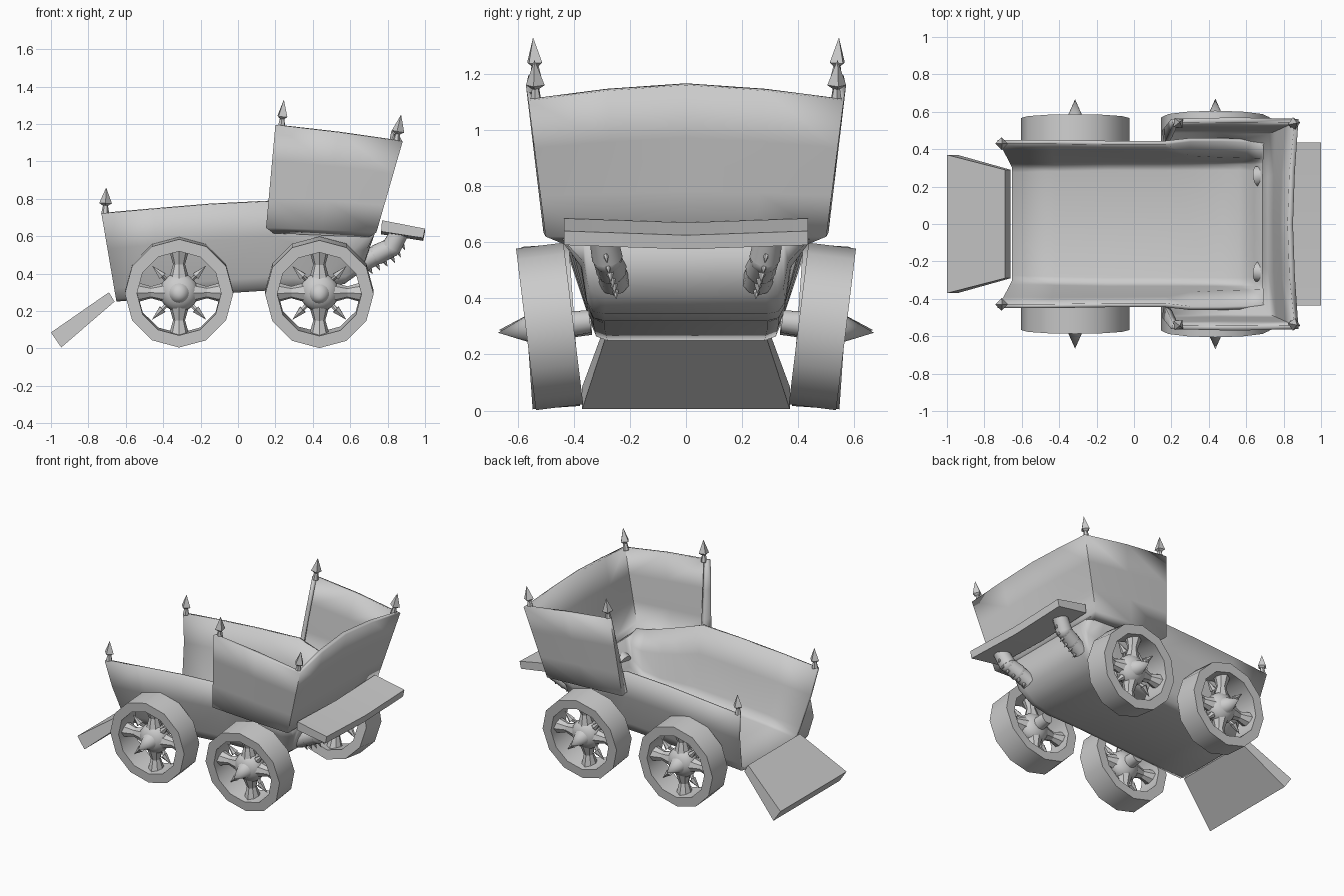
import bpy, bmesh, math
from mathutils import Vector, Matrix

cube = bpy.data.objects.get("Cube")
if cube:
    bpy.data.objects.remove(cube)

GREY = (0.6, 0.6, 0.6, 1)
mat = bpy.data.materials.new("plain grey")
mat.use_nodes = True
mat.diffuse_color = GREY
mat.node_tree.nodes["Principled BSDF"].inputs["Base Color"].default_value = GREY


def finish(bm, name, angle=30, mirror=False, shell=0):
    """Turn a bmesh into a shaded object, optionally mirrored in y or thickened."""
    if not shell:
        bmesh.ops.recalc_face_normals(bm, faces=bm.faces)
    mesh = bpy.data.meshes.new(name)
    bm.to_mesh(mesh)
    bm.free()
    mesh.materials.append(mat)
    ob = bpy.data.objects.new(name, mesh)
    bpy.context.collection.objects.link(ob)
    bpy.ops.object.select_all(action="DESELECT")
    ob.select_set(True)
    bpy.context.view_layer.objects.active = ob
    if shell:
        mod = ob.modifiers.new("thickness", "SOLIDIFY")
        mod.thickness = shell
        mod.offset = -1
    if mirror:
        mod = ob.modifiers.new("mirror", "MIRROR")
        mod.use_axis = (False, True, False)
        mod.use_clip = mod.use_mirror_merge = False
    bpy.ops.object.shade_smooth_by_angle(angle=math.radians(angle))
    return ob


def loft(bm, rows, closed=False):
    """Skin rows of points; closed rows are capped into a solid."""
    grid = [[bm.verts.new(p) for p in row] for row in rows]
    n = len(rows[0])
    for a, b in zip(grid, grid[1:]):
        for j in range(n if closed else n - 1):
            k = (j + 1) % n
            bm.faces.new((a[j], b[j], b[k], a[k]))
    if closed:
        bm.faces.new(grid[0])
        bm.faces.new(grid[-1])


def taper(bm, p, q, r1, r2, sides=8):
    """Cone or tapered rod from p to q."""
    p, q = Vector(p), Vector(q)
    turn = (q - p).to_track_quat("Z", "Y").to_matrix().to_4x4()
    bmesh.ops.create_cone(bm, cap_ends=True, segments=sides, radius1=r1, radius2=r2,
                          depth=(q - p).length,
                          matrix=Matrix.Translation((p + q) / 2) @ turn)


def both_sides(half):
    """Half of a row, from +y to the middle, completed on the -y side."""
    return half + [(x, -y, z) for x, y, z in reversed(half[:-1])]


# Trough body: U sections along x
# (top x, top z, top y, bottom x, bottom z, bottom y, flare of the wall at mid height)
stations = [
    (-.73, .72, .45, -.65, .25, .335, .68), (-.45, .745, .45, -.42, .27, .34, .68),
    (-.15, .77, .445, -.14, .29, .345, .68), (.17, .785, .445, .17, .31, .345, .65),
    (.3, .73, .46, .3, .315, .345, .35), (.46, .67, .46, .44, .32, .345, .28),
    (.62, .62, .455, .57, .345, .345, .25), (.71, .61, .44, .66, .41, .34, .25)]
rows = []
for xt, zt, yt, xb, zb, yb, flare in stations:
    def at(f, y):
        return (xb + (xt - xb) * f, y, zb + (zt - zb) * f)
    rows.append(both_sides([
        at(1, yt), at(.6, yb + (yt - yb) * flare), at(.15, yb + .008),
        at(.03, yb - .015), at(0, yb - .055), at(0, 0)]))
# The last row folds up to close the rear end
rows.append([(.73, y, .61) for x, y, z in rows[-1]])
bm = bmesh.new()
loft(bm, rows)
finish(bm, "trough_body", 75, shell=.022)

# Raised tub: short sloping underside, then rows leaning outward
lip_y, lip_z, lip_x = .44, .595, .7
rows = [both_sides([
    (.19, lip_y - .01, lip_z + .02), (.19, lip_y, lip_z + .02), (.44, lip_y, lip_z + .01),
    (lip_x, lip_y, lip_z), (lip_x, lip_y / 2, lip_z), (lip_x, 0, lip_z)])]
for t in (0, .3, .65, 1):
    front, rear, y = .15 + .05 * t, .74 + .14 * t, .5 + .062 * t

    def up(low, high):
        return low + (high - low) * t
    rows.append(both_sides([
        (front + .01, y - .07 + .04 * t, up(.645, 1.195)), (front, y, up(.645, 1.195)),
        ((front + rear) / 2, y + .008, up(.635, 1.155)), (rear, y, up(.62, 1.105)),
        (rear - .02 * t, y / 2, up(.62, 1.14)), (rear - .03 * t, 0, up(.62, 1.16))]))
bm = bmesh.new()
loft(bm, rows)
finish(bm, "raised_tub", 75, shell=.03)

# Rear step, bent slightly down in the middle
bm = bmesh.new()
loft(bm, [[(x, y, z - sag) for x, z in ((.77, .685), (1, .64), (.99, .59), (.765, .625))]
          for y, sag in ((-.435, 0), (0, .015), (.435, 0))], closed=True)
finish(bm, "rear_step", 20)

# Loading ramp, wider at the ground
bm = bmesh.new()
loft(bm, [[(-1, s * .37, .085), (-.945, s * .37, .005),
           (-.66, s * .29, .25), (-.69, s * .29, .3)] for s in (-1, 1)], closed=True)
finish(bm, "loading_ramp", 20)

# Curved step brackets with small thorns underneath
bm = bmesh.new()
path = [(.66, .255, .46), (.74, .265, .5), (.82, .28, .54), (.865, .295, .62)]
for p, q in zip(path, path[1:]):
    taper(bm, p, q, .055, .05, 10)
    for f in (.25, .75):
        root = Vector(p).lerp(Vector(q), f)
        taper(bm, root, root + Vector((.04, -.01, -.075)), .03, 0, 6)
for p in path[1:-1]:
    bmesh.ops.create_uvsphere(bm, u_segments=10, v_segments=6, radius=.053,
                              matrix=Matrix.Translation(p))
finish(bm, "step_bracket", 50, mirror=True)


# Wheels: faceted rim, domed hub, flared spokes, thorns and a hub spike
def wheel(name, x, y, lean):
    bm = bmesh.new()
    sides, half = 12, .085
    profile = [(.29, half), (.29, -half), (.225, -half), (.225, half)]
    rings = []
    for i in range(sides):
        a = math.tau * i / sides
        rings.append([bm.verts.new((r * math.cos(a), r * math.sin(a), h)) for r, h in profile])
    for i, ring in enumerate(rings):
        nxt = rings[(i + 1) % sides]
        for j in range(4):
            k = (j + 1) % 4
            bm.faces.new((ring[j], nxt[j], nxt[k], ring[k]))
    bmesh.ops.create_uvsphere(bm, u_segments=16, v_segments=10, radius=.105,
                              matrix=Matrix.Diagonal((1, 1, .75, 1)))
    taper(bm, (0, 0, .05), (0, 0, .185), .06, 0, 16)
    taper(bm, (0, 0, -.145), (0, 0, 0), .04, .05, 16)
    for i in range(4):
        a = math.tau * i / 4
        d = Vector((math.cos(a), math.sin(a), 0))
        taper(bm, d * .07, d * .15, .055, .032)
        taper(bm, d * .15, d * .23, .032, .055)
        a += math.tau / 8
        d = Vector((math.cos(a), math.sin(a), 0))
        out = Vector((0, 0, .03))
        taper(bm, d * .08, d * .135 + out, .012, .012, 6)
        taper(bm, d * .125 + out, d * .205 + out, .024, 0, 6)
    bm.transform(Matrix.Translation((x, y, .3))
                 @ Matrix.Rotation(math.radians(-90 - lean), 4, "X"))
    finish(bm, name, 32, mirror=True)


wheel("front_wheel", -.315, .482, 4)
wheel("rear_wheel", .435, .486, 7)

# Spear finials on the corners
finials = {"body_finial": ((-.71, .43, .72), (-.705, .43, .86)),
           "tub_front_finial": ((.232, .535, 1.18), (.245, .545, 1.33)),
           "tub_rear_finial": ((.845, .535, 1.1), (.872, .54, 1.25))}
for name, (base, tip) in finials.items():
    base, tip = Vector(base), Vector(tip)
    bm = bmesh.new()
    taper(bm, base, base.lerp(tip, .36), .022, .012, 6)
    taper(bm, base.lerp(tip, .3), base.lerp(tip, .4), .012, .034, 4)
    taper(bm, base.lerp(tip, .4), tip, .034, 0, 4)
    finish(bm, name, 25, mirror=True)
